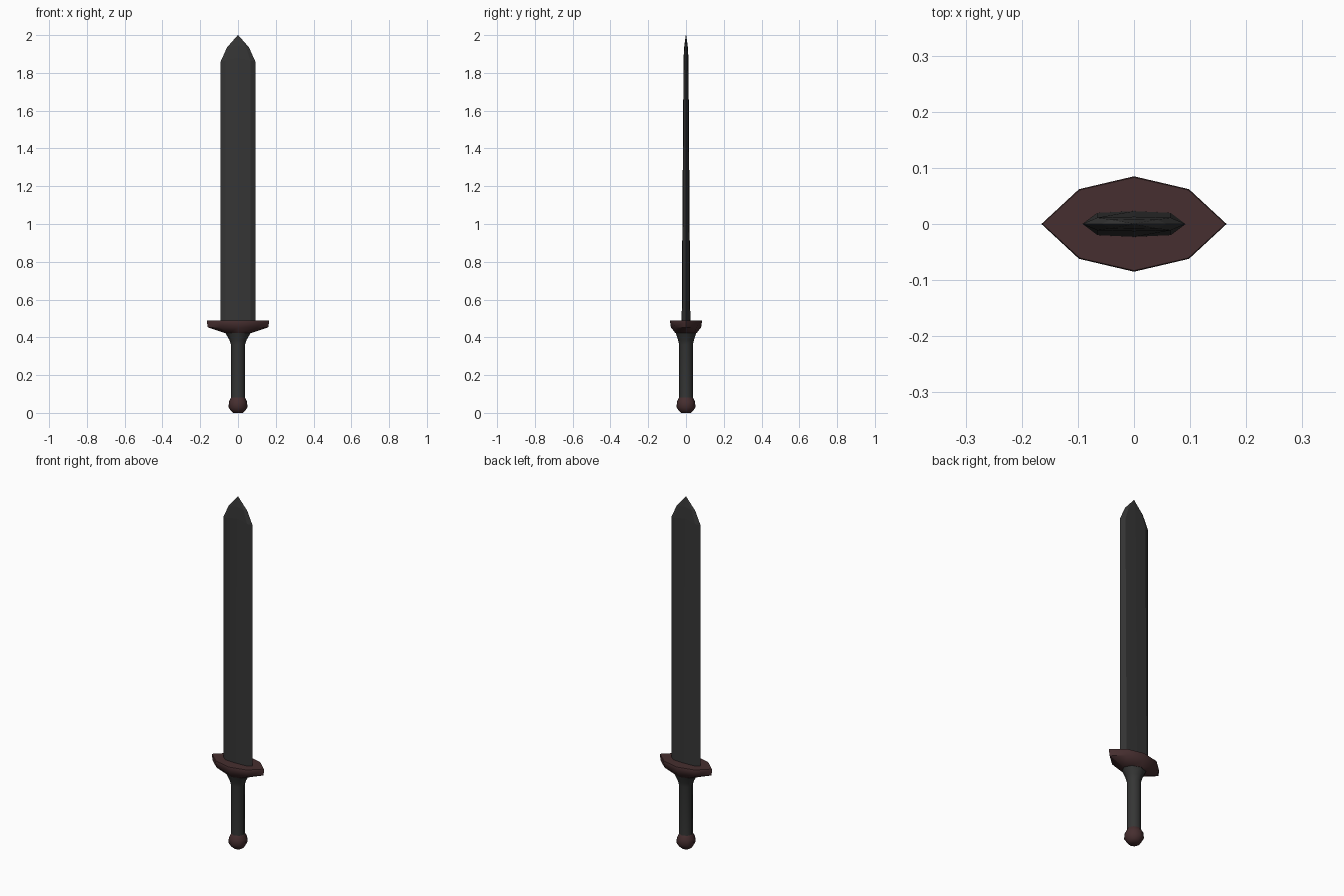
import bpy, math

if "Cube" in bpy.data.objects:
    bpy.data.objects.remove(bpy.data.objects["Cube"])


def material(name, rgb):
    m = bpy.data.materials.new(name)
    m.diffuse_color = (*rgb, 1)
    m.use_nodes = True
    m.node_tree.nodes["Principled BSDF"].inputs["Base Color"].default_value = m.diffuse_color
    return m


STEEL = material("dark steel", (0.036, 0.036, 0.036))
LEATHER = material("dark grey leather", (0.036, 0.037, 0.036))
RED = material("dark red metal", (0.062, 0.028, 0.029))


def loft(name, rings, mat, smooth=None):
    """Skin a stack of equal-length rings and cap both ends."""
    n = len(rings[0])
    verts = [p for r in rings for p in r]
    faces = [(k * n + i, k * n + (i + 1) % n, (k + 1) * n + (i + 1) % n, (k + 1) * n + i)
             for k in range(len(rings) - 1) for i in range(n)]
    faces += [tuple(reversed(range(n))), tuple(range(len(verts) - n, len(verts)))]
    me = bpy.data.meshes.new(name)
    me.from_pydata(verts, [], faces)
    me.materials.append(mat)
    ob = bpy.data.objects.new(name, me)
    bpy.context.collection.objects.link(ob)
    if smooth:
        bpy.ops.object.select_all(action='DESELECT')
        ob.select_set(True)
        bpy.context.view_layer.objects.active = ob
        bpy.ops.object.shade_smooth_by_angle(angle=math.radians(smooth))
    return ob


def oval(z, rx, ry, dx=0.707, dy=0.707):
    """Eight-sided ring; dx, dy place the diagonal corners."""
    unit = [(1, 0), (dx, dy), (0, 1), (-dx, dy), (-1, 0), (-dx, -dy), (0, -1), (dx, -dy)]
    return [(x * rx, y * ry, z) for x, y in unit]


# Blade: bevelled edges, slight central ridge, faceted point
def blade_ring(z, w, t, edge_z=0.0):
    ring = oval(z, w, t, 0.71, 0.87)
    return [(x, y, z - edge_z * abs(x) / w) for x, y, _ in ring]


loft("blade", [blade_ring(0.47, 0.092, 0.023),
               blade_ring(1.88, 0.092, 0.013, 0.02),
               blade_ring(1.945, 0.058, 0.009, 0.01),
               blade_ring(2.0, 0.001, 0.001)], STEEL)

# Guard: pointed oval plate tapering down to the grip
loft("guard", [oval(0.422, 0.068, 0.056),
               oval(0.453, 0.160, 0.080, 0.594, 0.73),
               oval(0.485, 0.165, 0.085, 0.594, 0.73),
               oval(0.49, 0.163, 0.083, 0.594, 0.73)], RED, 35)

# Grip: straight handle flaring out under the guard
loft("grip", [oval(0.07, 0.037, 0.036),
              oval(0.36, 0.037, 0.036),
              oval(0.385, 0.045, 0.042),
              oval(0.422, 0.066, 0.054)], LEATHER, 50)

# Pommel: rounded knob
loft("pommel", [oval(0.0, 0.026, 0.026),
                oval(0.01, 0.037, 0.037),
                oval(0.03, 0.050, 0.050),
                oval(0.06, 0.048, 0.048),
                oval(0.082, 0.037, 0.036)], RED, 60)
